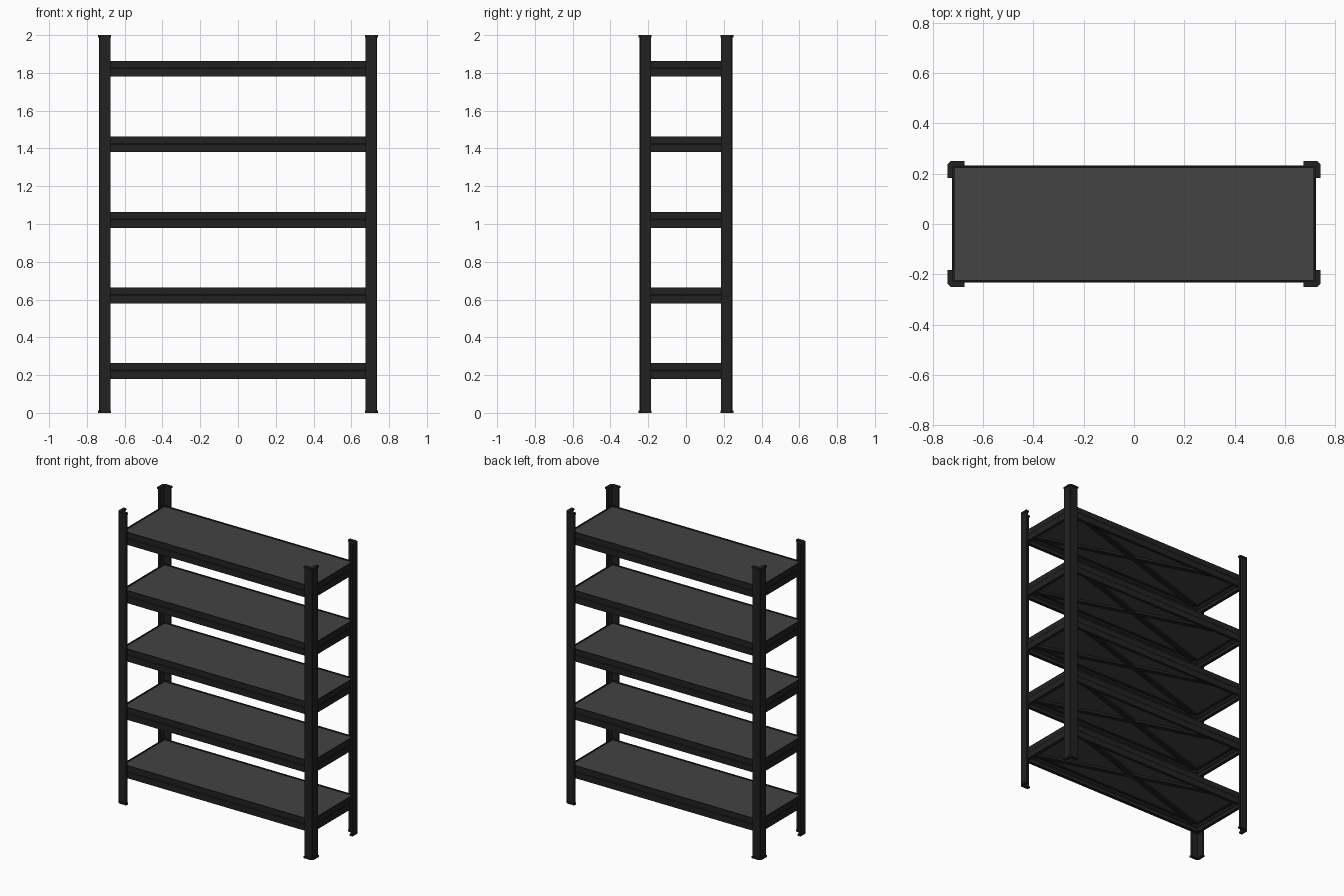
import bpy, bmesh, math
from mathutils import Matrix, Vector

if "Cube" in bpy.data.objects:
    bpy.data.objects.remove(bpy.data.objects["Cube"])


def material(name, v):
    m = bpy.data.materials.new(name)
    m.diffuse_color = (v, v, v, 1)
    m.use_nodes = True
    m.node_tree.nodes["Principled BSDF"].inputs["Base Color"].default_value = m.diffuse_color
    return m


BLACK = material("black steel", 0.0155)
GREY = material("dark grey board", 0.056)
X, Y = 0.736, 0.246          # outer faces of the posts


def finish(name, bm, mat):
    bmesh.ops.recalc_face_normals(bm, faces=bm.faces)
    me = bpy.data.meshes.new(name)
    bm.to_mesh(me)
    bm.free()
    me.materials.append(mat)
    ob = bpy.data.objects.new(name, me)
    bpy.context.collection.objects.link(ob)
    return ob


def box(name, size, loc, mat, angle=0):
    bm = bmesh.new()
    bmesh.ops.create_cube(bm, size=1)
    bm.transform(Matrix.Translation(loc) @ Matrix.Rotation(angle, 4, 'Z')
                 @ Matrix.Diagonal((*size, 1)))
    return finish(name, bm, mat)


def angle_bar(name, sx, sy, grow, leg, thick, cham, z0, z1):
    """Upright L section whose outer corner is at one corner of the rack."""
    prof = [(0, cham), (0, leg), (thick, leg), (thick, thick),
            (leg, thick), (leg, 0), (cham, 0)]
    bm = bmesh.new()
    vs = [bm.verts.new((sx * (X + grow - a), sy * (Y + grow - b), z0)) for a, b in prof]
    f = bm.faces.new(vs)
    r = bmesh.ops.extrude_face_region(bm, geom=[f])
    top = [v for v in r['geom'] if isinstance(v, bmesh.types.BMVert)]
    bmesh.ops.translate(bm, verts=top, vec=(0, 0, z1 - z0))
    return finish(name, bm, BLACK)


def ring(name, prof, z):
    """Sweep a closed (inset, height) profile round the rack with mitred corners."""
    bm = bmesh.new()
    loops = []
    for sx, sy in ((-1, -1), (1, -1), (1, 1), (-1, 1)):
        loops.append([bm.verts.new((sx * (X - 0.013 - d), sy * (Y - 0.013 - d), z + h))
                      for d, h in prof])
    n = len(prof)
    for i in range(4):
        a, b = loops[i], loops[(i + 1) % 4]
        for k in range(n):
            bm.faces.new((a[k], a[(k + 1) % n], b[(k + 1) % n], b[k]))
    return finish(name, bm, BLACK)


# Corner posts with plastic caps and feet
for sx, nx in ((-1, "left"), (1, "right")):
    for sy, ny in ((-1, "front"), (1, "back")):
        tag = f"{ny}_{nx}"
        angle_bar(f"post_{tag}", sx, sy, 0, 0.06, 0.013, 0.004, 0.004, 1.996)
        angle_bar(f"foot_{tag}", sx, sy, 0.005, 0.068, 0.022, 0.014, 0, 0.012)
        angle_bar(f"cap_{tag}", sx, sy, 0.005, 0.068, 0.022, 0.014, 1.988, 2.0)

# Stepped beam section with a bottom lip and a ledge for the board
beam = [(0, 0), (0.02, 0), (0.02, 0.004), (0.004, 0.004), (0.004, 0.038),
        (0.010, 0.044), (0.010, 0.058), (0.028, 0.058), (0.028, 0.062),
        (0.010, 0.062), (0.010, 0.084), (0.003, 0.084), (0.003, 0.046), (0, 0.042)]

# Shelves: beams, board and crossed braces
bx, by = X - 0.023, Y - 0.023
for i in range(5):
    z = 0.18 + 0.4 * i
    ring(f"shelf_beams_{i + 1}", beam, z)
    box(f"shelf_board_{i + 1}", (2 * bx, 2 * by, 0.016), (0, 0, z + 0.070), GREY)
    ang = math.atan2(by, bx)
    length = 2 * math.hypot(bx, by) - 0.10
    for s, tag in ((1, "a"), (-1, "b")):
        box(f"brace_{tag}_{i + 1}", (length, 0.032, 0.016),
            (0, 0, z + 0.054 - 0.002 * s), BLACK, s * ang)
